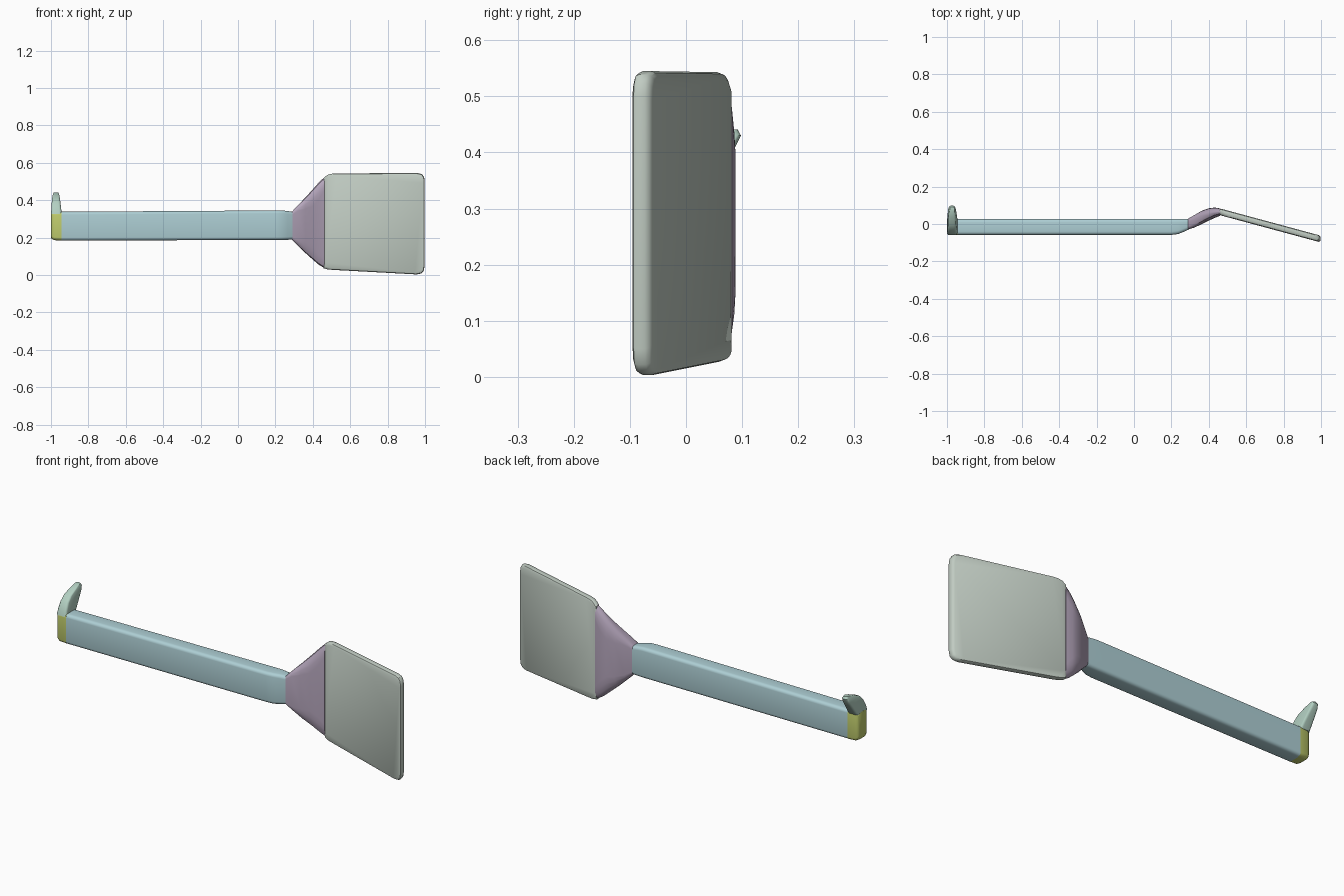
import bpy, bmesh, math

if "Cube" in bpy.data.objects:
    bpy.data.objects.remove(bpy.data.objects["Cube"])


def material(name, rgb):
    m = bpy.data.materials.new(name)
    m.diffuse_color = (*rgb, 1)
    m.use_nodes = True
    m.node_tree.nodes["Principled BSDF"].inputs["Base Color"].default_value = m.diffuse_color
    return m


def loft(name, rings, mat, angle=35):
    """Skin a list of equal-length point rings and close both ends."""
    bm = bmesh.new()
    vs = [[bm.verts.new(p) for p in ring] for ring in rings]
    n = len(vs[0])
    for a, b in zip(vs, vs[1:]):
        for i in range(n):
            j = (i + 1) % n
            bm.faces.new((a[i], a[j], b[j], b[i]))
    bm.faces.new(vs[0])
    bm.faces.new(vs[-1])
    bmesh.ops.recalc_face_normals(bm, faces=bm.faces)
    me = bpy.data.meshes.new(name)
    bm.to_mesh(me)
    bm.free()
    ob = bpy.data.objects.new(name, me)
    bpy.context.collection.objects.link(ob)
    me.materials.append(mat)
    bpy.ops.object.select_all(action='DESELECT')
    ob.select_set(True)
    bpy.context.view_layer.objects.active = ob
    bpy.ops.object.shade_smooth_by_angle(angle=math.radians(angle))
    return ob


def rounded(a0, a1, b0, b1, ra, rb, seg=4):
    """Rectangle with elliptical corners, as (a, b) pairs."""
    corners = [(a1 - ra, b1 - rb), (a0 + ra, b1 - rb), (a0 + ra, b0 + rb), (a1 - ra, b0 + rb)]
    pts = []
    for k, (ca, cb) in enumerate(corners):
        for s in range(seg + 1):
            t = math.pi / 2 * (k + s / seg)
            pts.append((ca + ra * math.cos(t), cb + rb * math.sin(t)))
    return pts


def x_ring(x, y0, y1, z0, z1, ry, rz):
    return [(x, y, z) for y, z in rounded(y0, y1, z0, z1, ry, rz)]


teal = material("teal", (0.42, 0.62, 0.66))
olive = material("olive", (0.52, 0.60, 0.15))
mint = material("mint", (0.45, 0.63, 0.54))
purple = material("purple", (0.46, 0.38, 0.50))
sage = material("sage", (0.53, 0.60, 0.54))

# Handle, tapering on the front side where it meets the neck
loft("handle", [x_ring(x, y0, y1, z0, z1, .018, .016) for x, y0, y1, z0, z1 in (
    (-.945, -.058, .026, .184, .338),
    (.20, -.058, .028, .187, .345),
    (.235, -.054, .028, .187, .345),
    (.265, -.042, .028, .188, .342),
    (.292, -.030, .028, .190, .338))], teal)

# End cap
loft("end_cap", [x_ring(x, y0, y1, z0, z1, .018, .016) for x, y0, y1, z0, z1 in (
    (-1.0, -.046, .014, .202, .332),
    (-.995, -.053, .021, .192, .334),
    (-.983, -.058, .026, .186, .336),
    (-.943, -.059, .027, .184, .338))], olive)

# Hanging hook, leaning back from the cap
loft("hook", [[(x, y, z) for x, y in rounded(x0, x1, y0, y1, .012, .012)]
              for z, x0, x1, y0, y1 in (
    (.325, -1.0, -.943, -.059, .027),
    (.35, -.998, -.945, -.053, .045),
    (.385, -.996, -.949, -.034, .070),
    (.41, -.994, -.952, -.008, .088),
    (.43, -.990, -.956, .038, .098),
    (.441, -.985, -.960, .066, .092))], mint)

# Flaring neck with a domed back
loft("neck", [x_ring(x, y0, y1, z0, z1, ry, rz) for x, y0, y1, z0, z1, ry, rz in (
    (.288, -.030, .028, .190, .338, .018, .016),
    (.32, -.020, .046, .158, .372, .022, .03),
    (.36, -.002, .070, .118, .414, .025, .06),
    (.40, .018, .084, .082, .458, .026, .09),
    (.43, .032, .088, .056, .492, .025, .09),
    (.463, .045, .083, .036, .524, .018, .07))], purple)

# Blade: rounded outline, bevelled rim, slanting forward towards the tip
outline = [(.458, .06), (.458, .036), (.478, .030), (.51, .027),
           (.955, .003), (.98, .008), (.993, .022), (.998, .05),
           (.998, .50), (.995, .524), (.984, .539), (.96, .545),
           (.52, .543), (.492, .540), (.475, .533), (.458, .518)]


def blade_ring(depth, inset):
    cx, cz = .72, .275
    ring = []
    for x, z in outline:
        x = cx + (x - cx) * (1 - inset / .27)
        z = cz + (z - cz) * (1 - inset / .27)
        ring.append((x, .047 - .27 * (x - .46) + depth, z))
    return ring


loft("blade", [blade_ring(d, i) for d, i in (
    (0, .010), (.004, .003), (.011, 0), (.025, 0), (.032, .003), (.036, .010))], sage)
